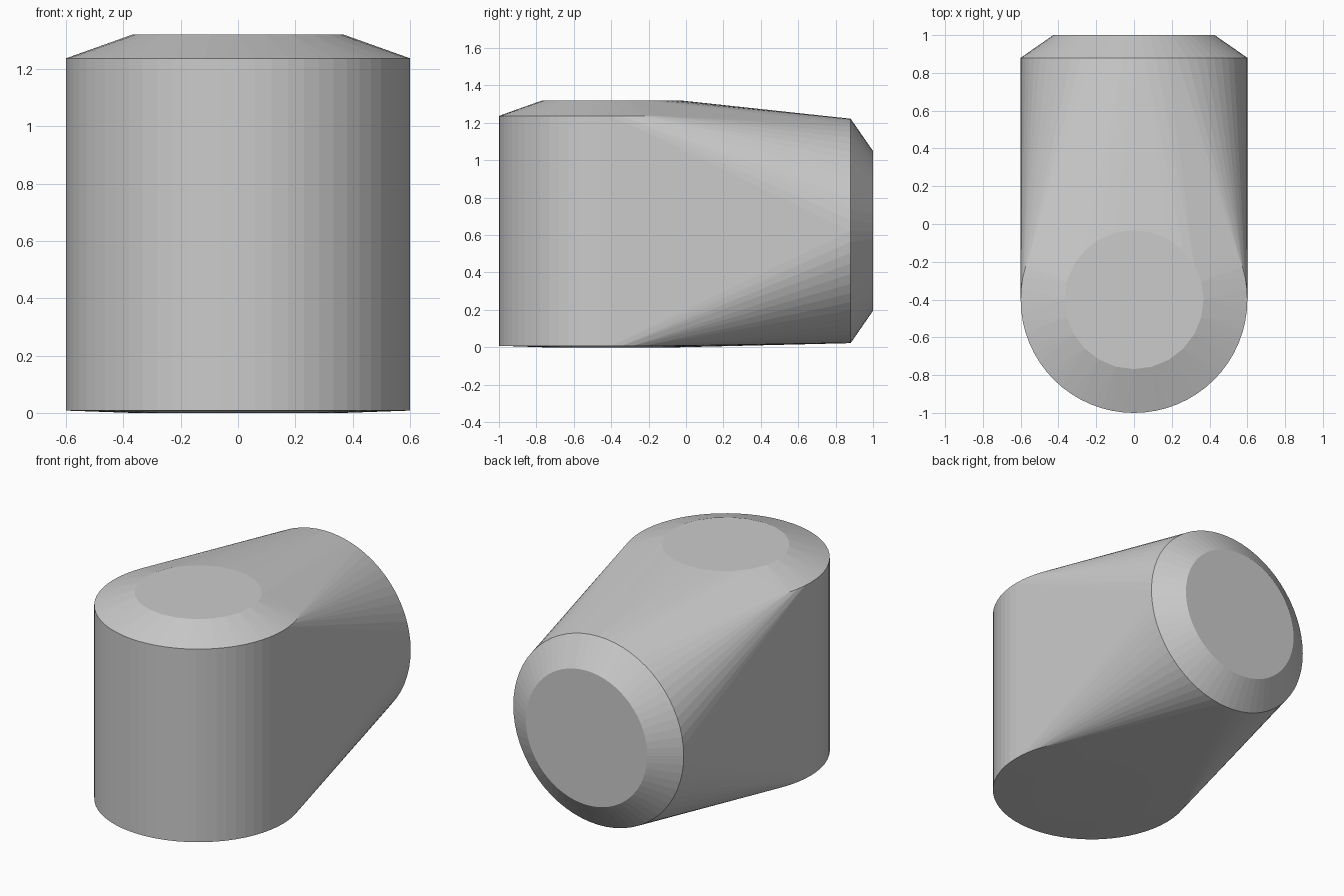
import bpy, bmesh
from math import cos, sin, tau

if "Cube" in bpy.data.objects:
    bpy.data.objects.remove(bpy.data.objects["Cube"])

bm = bmesh.new()


def ring(radius, place, sides=64):
    """Add a circle of points; place maps local (u, v) to a 3D position."""
    for i in range(sides):
        a = tau * i / sides
        bm.verts.new(place(radius * cos(a), radius * sin(a)))


def level(z):
    # Horizontal ring around the upright barrel axis
    return lambda u, v: (u, v - 0.4, z)


def facing(y):
    # Vertical ring around the rear barrel axis
    return lambda u, v: (u, y, 0.622 + v)


# Upright barrel: almost flat base, straight wall, bevelled top
ring(0.37, level(0.0), 24)
ring(0.60, level(0.008))
ring(0.60, level(1.237))
ring(0.368, level(1.32), 24)

# Rear barrel: shoulder and bevelled end cap
ring(0.60, facing(0.88))
ring(0.427, facing(1.0))

# Stretch one convex skin over all rings
hull = bmesh.ops.convex_hull(bm, input=bm.verts[:])
spare = {v for v in hull["geom_interior"] + hull["geom_unused"]
         if isinstance(v, bmesh.types.BMVert)}
bmesh.ops.delete(bm, geom=list(spare), context="VERTS")
bmesh.ops.dissolve_limit(bm, angle_limit=0.002, verts=bm.verts[:], edges=bm.edges[:])
bmesh.ops.recalc_face_normals(bm, faces=bm.faces[:])

mesh = bpy.data.meshes.new("elbow_body")
bm.to_mesh(mesh)
bm.free()
body = bpy.data.objects.new("elbow_body", mesh)
bpy.context.collection.objects.link(body)
